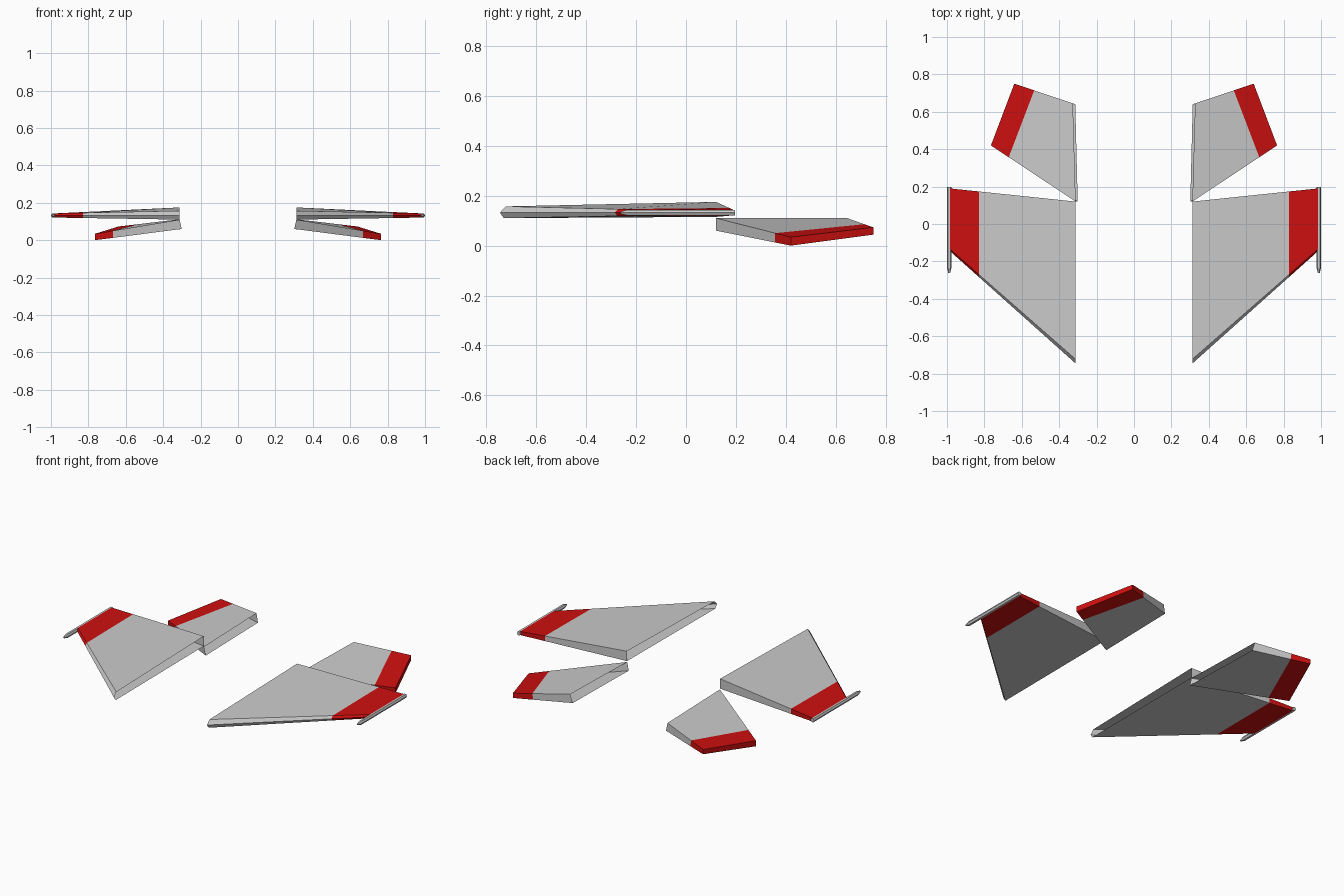
import bpy

if "Cube" in bpy.data.objects:
    bpy.data.objects.remove(bpy.data.objects["Cube"])

red = bpy.data.materials.new("red_paint")
red.diffuse_color = (0.62, 0.005, 0.005, 1)
red.use_nodes = True
red.node_tree.nodes["Principled BSDF"].inputs["Base Color"].default_value = red.diffuse_color


def build(name, rings, caps=(), mat=None):
    """Skin successive section rings, cap chosen ends, mirror across x = 0."""
    n = len(rings[0])
    verts = [p for ring in rings for p in ring]
    faces = []
    for r in range(len(rings) - 1):
        a, b = r * n, (r + 1) * n
        faces += [(a + i, a + (i + 1) % n, b + (i + 1) % n, b + i) for i in range(n)]
    if "start" in caps:
        faces.append(tuple(reversed(range(n))))
    if "end" in caps:
        faces.append(tuple(range(len(verts) - n, len(verts))))
    mesh = bpy.data.meshes.new(name)
    mesh.from_pydata(verts, [], faces)
    obj = bpy.data.objects.new(name, mesh)
    bpy.context.collection.objects.link(obj)
    if mat:
        mesh.materials.append(mat)
    mod = obj.modifiers.new("mirror", 'MIRROR')
    mod.use_mirror_merge = False
    return obj


def split(root, tip, fractions):
    """Section where the paint band begins."""
    return [tuple(a + (b - a) * f for a, b in zip(p, q))
            for p, q, f in zip(root, tip, fractions)]


def panel(name, root, tip, fractions):
    band = split(root, tip, fractions)
    build(name, [root, band])                          # root end is open
    build(name + "_red_tip", [band, tip], ("end",), red)


# Main wing: flat rear edge, bevelled leading edge
wing_root = [(0.313, -0.73, 0.11), (0.313, 0.12, 0.115), (0.313, 0.12, 0.175),
             (0.313, -0.722, 0.157), (0.313, -0.745, 0.132)]
wing_tip = [(0.983, -0.138, 0.121), (0.983, 0.19, 0.121), (0.983, 0.19, 0.143),
            (0.983, -0.135, 0.143), (0.983, -0.146, 0.132)]
panel("main_wing", wing_root, wing_tip, [0.768] * 5)

# Smaller drooping rear fin
fin_root = [(0.301, 0.12, 0.06), (0.314, 0.64, 0.058),
            (0.327, 0.645, 0.11), (0.312, 0.12, 0.11)]
fin_tip = [(0.765, 0.42, 0.0), (0.64, 0.75, 0.044),
           (0.64, 0.75, 0.073), (0.765, 0.42, 0.034)]
panel("rear_fin", fin_root, fin_tip, [0.79, 0.66, 0.66, 0.79])

# Slim hexagonal wingtip rail with a tapered nose
hexagon = [(1, 0), (0.5, 1), (-0.5, 1), (-1, 0), (-0.5, -1), (0.5, -1)]


def rail_ring(y, s):
    return [(0.988 + u * 0.012 * s, y, 0.132 + v * 0.011 * s) for u, v in hexagon]


build("wingtip_rail",
      [rail_ring(0.197, 1), rail_ring(-0.235, 1), rail_ring(-0.262, 0.4)],
      ("start", "end"))
